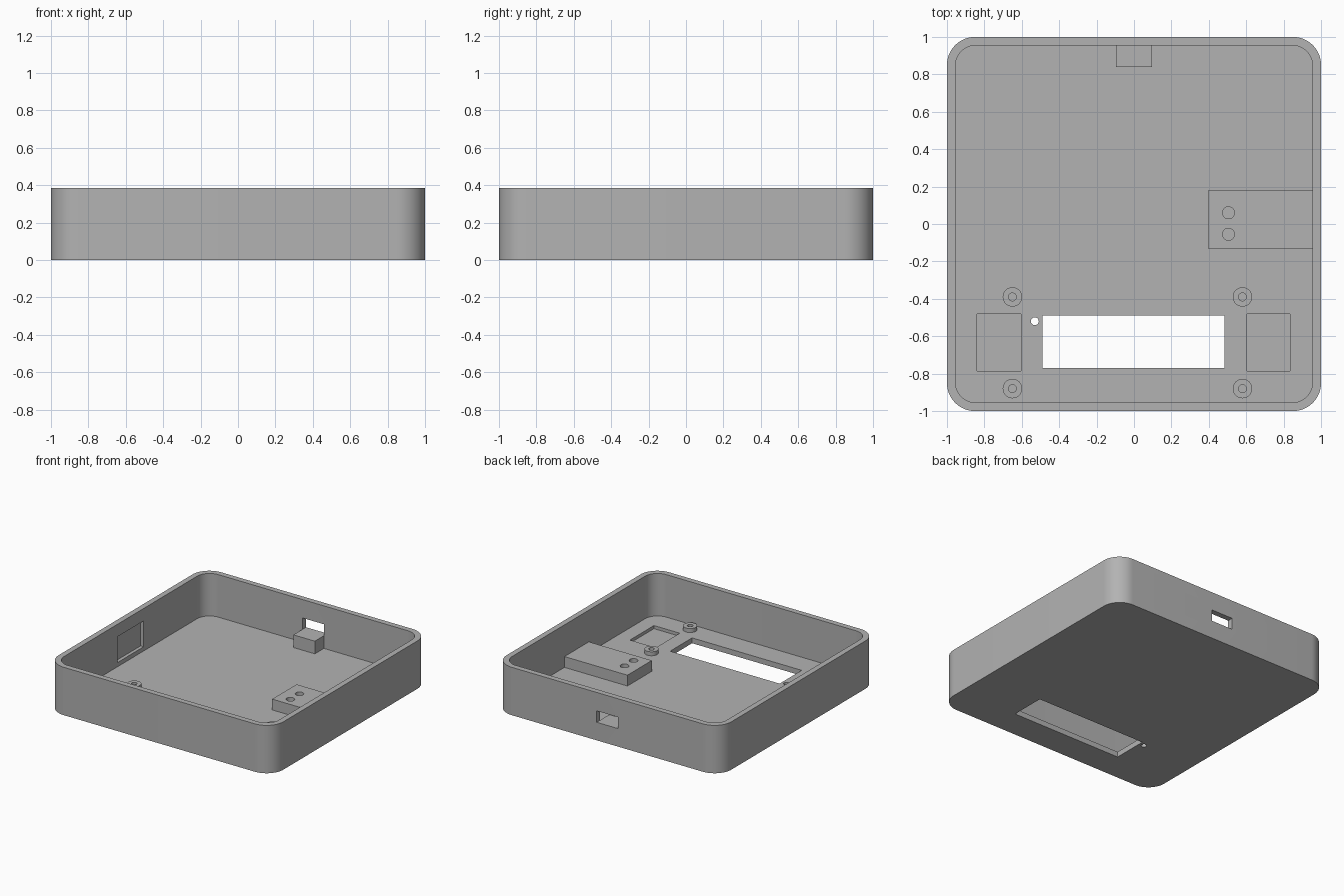
import bpy, bmesh, math

cube = bpy.data.objects.get("Cube")
if cube:
    bpy.data.objects.remove(cube, do_unlink=True)

FLOOR = 0.043
HEIGHT = 0.385
INNER = 0.955
SUNK = 0.03      # level inside the floor where added parts begin

grey = bpy.data.materials.new("plain grey")
grey.use_nodes = True
grey.diffuse_color = (0.45, 0.45, 0.45, 1)
grey.node_tree.nodes["Principled BSDF"].inputs["Base Color"].default_value = grey.diffuse_color


def prism(name, outline, z0, z1):
    """Extrude a closed outline from z0 to z1."""
    bm = bmesh.new()
    base = bm.faces.new([bm.verts.new((x, y, z0)) for x, y in outline])
    top = bmesh.ops.extrude_face_region(bm, geom=[base])["geom"]
    bmesh.ops.translate(bm, vec=(0, 0, z1 - z0),
                        verts=[v for v in top if isinstance(v, bmesh.types.BMVert)])
    bmesh.ops.recalc_face_normals(bm, faces=bm.faces)
    mesh = bpy.data.meshes.new(name)
    bm.to_mesh(mesh)
    bm.free()
    mesh.materials.append(grey)
    obj = bpy.data.objects.new(name, mesh)
    bpy.context.collection.objects.link(obj)
    return obj


def box(name, x0, x1, y0, y1, z0, z1):
    return prism(name, [(x0, y0), (x1, y0), (x1, y1), (x0, y1)], z0, z1)


def cylinder(name, x, y, r, z0, z1, n=32):
    ring = [(x + r * math.cos(math.tau * i / n), y + r * math.sin(math.tau * i / n))
            for i in range(n)]
    return prism(name, ring, z0, z1)


def rounded_square(half, r, steps=14):
    c = half - r
    points = []
    for k, (sx, sy) in enumerate([(1, 1), (-1, 1), (-1, -1), (1, -1)]):
        for i in range(steps + 1):
            a = math.pi / 2 * (k + i / steps)
            points.append((sx * c + r * math.cos(a), sy * c + r * math.sin(a)))
    return points


def cut(obj, *cutters):
    """Subtract each cutter from the object and remove it."""
    bpy.context.view_layer.objects.active = obj
    for c in cutters:
        c.hide_render = True
        mod = obj.modifiers.new("cut", 'BOOLEAN')
        mod.operation = 'DIFFERENCE'
        mod.solver = 'EXACT'
        mod.object = c
        bpy.ops.object.modifier_apply(modifier=mod.name)
        bpy.data.objects.remove(c, do_unlink=True)


# Open tray with rounded corners
shell = prism("case_shell", rounded_square(1, 0.15), 0, HEIGHT)
cut(shell,
    prism("cavity", rounded_square(INNER, 0.11), FLOOR, 0.6),
    box("display_window", -0.49, 0.485, -0.77, -0.49, -0.1, 0.1),
    cylinder("light_hole", -0.53, -0.52, 0.021, -0.1, 0.1),
    box("left_pocket", 0.605, 0.835, -0.785, -0.48, 0.018, 0.1),
    box("right_pocket", -0.84, -0.605, -0.785, -0.48, 0.018, 0.1),
    box("wall_recess", -0.982, -0.9, -0.165, 0.165, 0.077, 0.285),
    box("cable_port", -0.095, 0.095, 0.9, 1.1, 0.145, 0.237))
parts = [shell]

# Ledge below the cable port
parts.append(box("port_ledge", -0.095, 0.095, 0.84, 0.97, SUNK, 0.145))

# Side block with two screw holes
block = box("side_block", 0.395, 0.97, -0.13, 0.18, SUNK, 0.13)
cut(block, *[cylinder("block_hole", 0.505, y, 0.032, 0.05, 0.3) for y in (0.06, -0.055)])
parts.append(block)

# Screw posts around the display window
for side, x in (("left", 0.58), ("right", -0.65)):
    for end, y in (("back", -0.39), ("front", -0.88)):
        post = cylinder(f"{end}_{side}_post", x, y, 0.052, SUNK, 0.075)
        cut(post, cylinder("post_hole", x, y, 0.021, FLOOR, 0.2))
        parts.append(post)

# Smooth rounded surfaces, keep edges crisp
bpy.ops.object.select_all(action='DESELECT')
for p in parts:
    p.select_set(True)
bpy.context.view_layer.objects.active = shell
bpy.ops.object.shade_smooth_by_angle(angle=math.radians(30))
